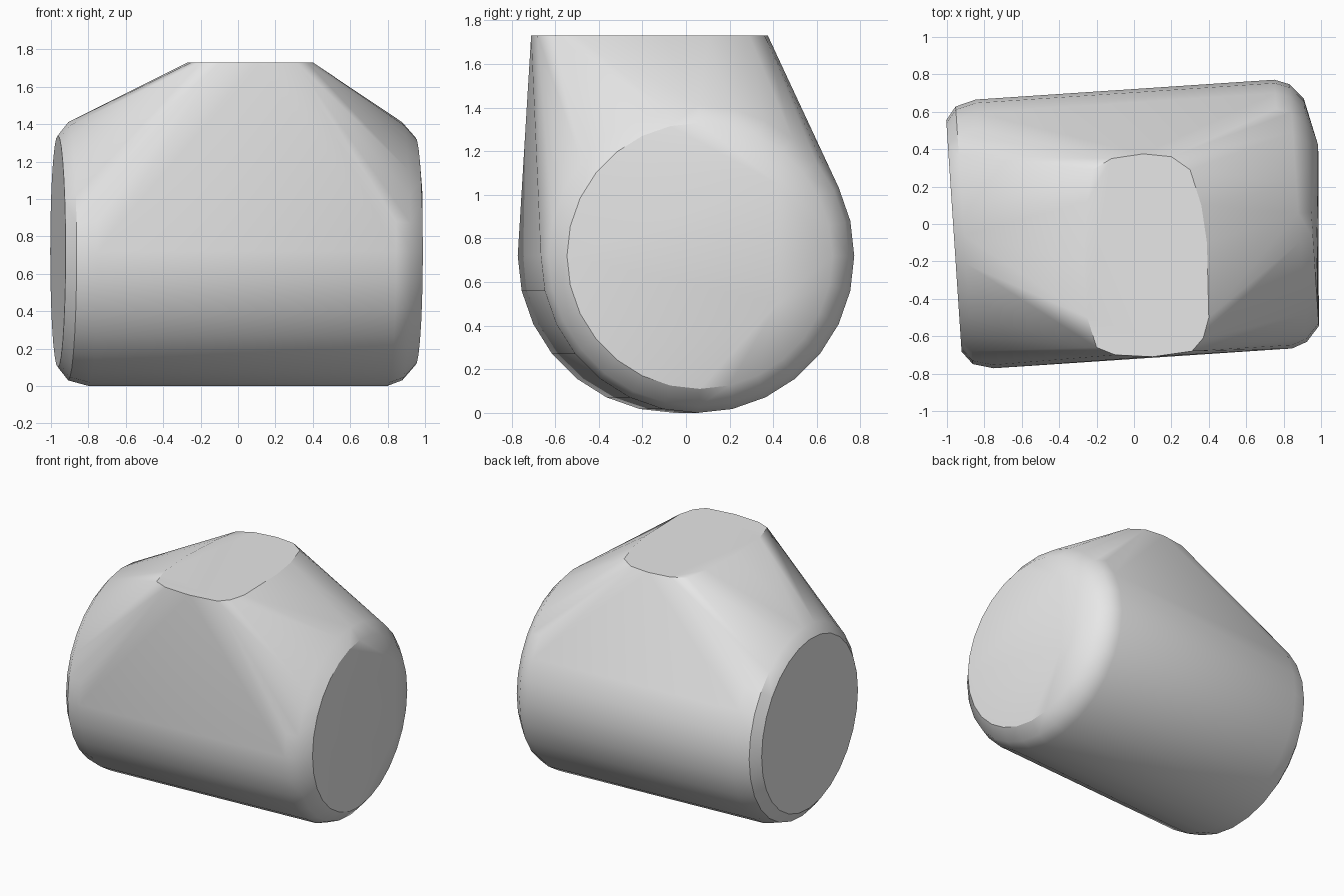
import bpy
import bmesh
from math import cos, sin, tau, radians
from mathutils import Matrix, Vector

cube = bpy.data.objects.get("Cube")
if cube:
    bpy.data.objects.remove(cube)

# Plain grey finish
grey = bpy.data.materials.new("plain_grey")
grey.use_nodes = True
colour = (0.8, 0.8, 0.8, 1)
grey.diffuse_color = colour
grey.node_tree.nodes["Principled BSDF"].inputs["Base Color"].default_value = colour

SIDES = 28
CENTRE_Z = 0.72
TURN = Matrix.Rotation(radians(3.8), 3, "Z")


def ring(x, radius):
    """Circle around the slightly turned barrel axis."""
    points = []
    for i in range(SIDES):
        a = tau * i / SIDES
        p = TURN @ Vector((x, radius * cos(a), radius * sin(a)))
        points.append(p + Vector((0, 0, CENTRE_Z)))
    return points


# Barrel: rounded rim and flat cap at each end
points = []
for x, radius in [(-0.965, 0.62), (-0.91, 0.69), (-0.8, 0.72),
                  (0.8, 0.72), (0.88, 0.69), (0.95, 0.61)]:
    points += ring(x, radius)

# Slight swelling at the back of the left cap
points += [Vector((0.985, 0.42, z)) for z in (0.5, 0.75, 1.05)]

# Flat top with rounded corners
outline = [(-0.22, 0.29), (-0.12, 0.35), (0.05, 0.375), (0.2, 0.36),
           (0.3, 0.29), (0.36, 0.1), (0.39, -0.1), (0.4, -0.5),
           (0.37, -0.61), (0.31, -0.68), (0.1, -0.71), (-0.1, -0.7),
           (-0.2, -0.66), (-0.25, -0.5), (-0.27, -0.2), (-0.25, 0.12)]
points += [Vector((x, y, 1.73)) for x, y in outline]

# Skin stretched over the barrel and the flat top
bm = bmesh.new()
for p in points:
    bm.verts.new(p)
hull = bmesh.ops.convex_hull(bm, input=bm.verts[:])
spare = {g for g in hull["geom_interior"] + hull["geom_unused"]
         if isinstance(g, bmesh.types.BMVert)}
bmesh.ops.delete(bm, geom=list(spare), context="VERTS")
bmesh.ops.dissolve_limit(bm, angle_limit=radians(0.2),
                         verts=bm.verts[:], edges=bm.edges[:])
bmesh.ops.recalc_face_normals(bm, faces=bm.faces[:])

mesh = bpy.data.meshes.new("rounded_body")
bm.to_mesh(mesh)
bm.free()
mesh.materials.append(grey)
body = bpy.data.objects.new("rounded_body", mesh)
bpy.context.collection.objects.link(body)

# Smooth sides, crisp flat top
bpy.ops.object.select_all(action="DESELECT")
body.select_set(True)
bpy.context.view_layer.objects.active = body
bpy.ops.object.shade_smooth_by_angle(angle=radians(30))
